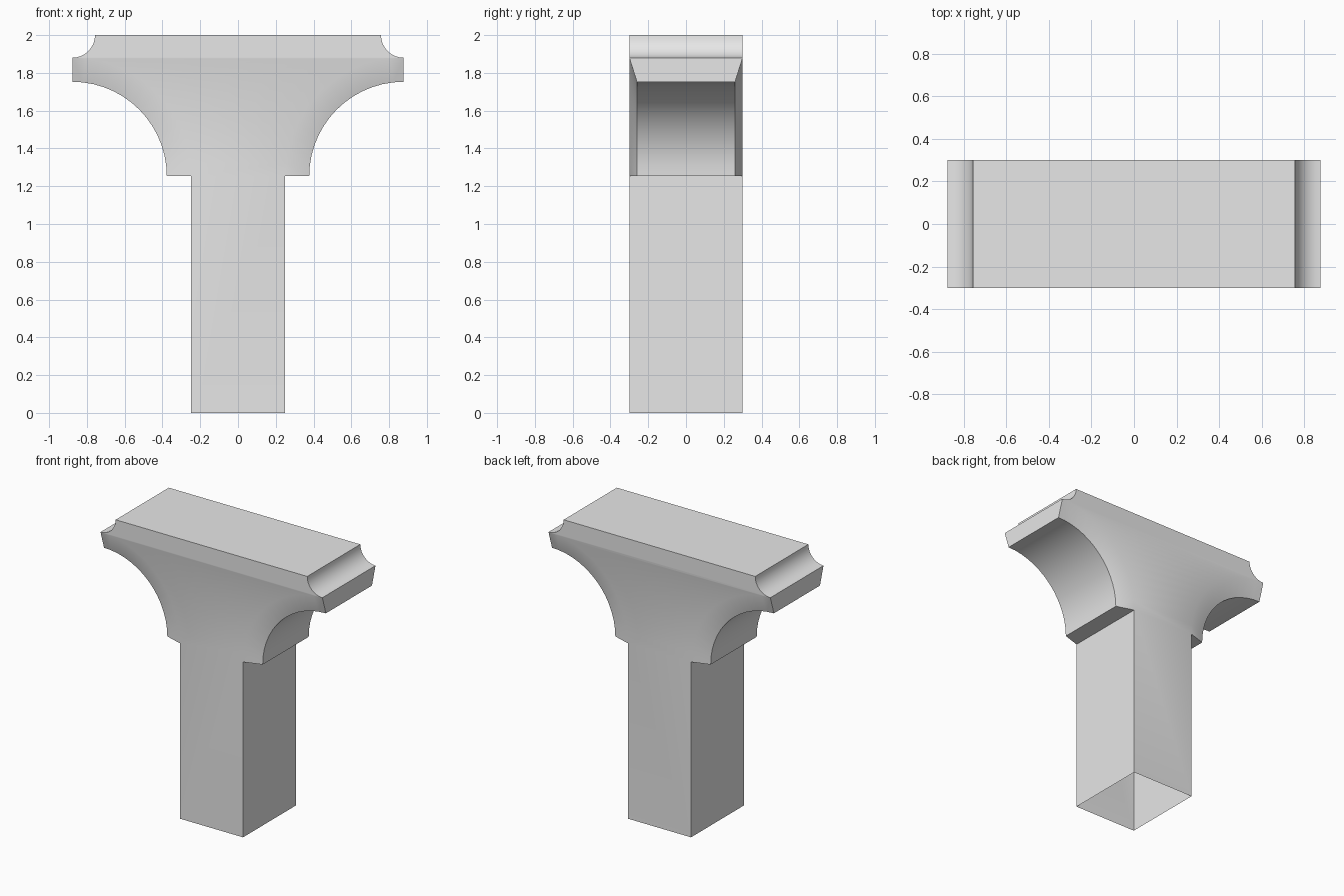
import bpy, bmesh
from math import cos, sin, pi

cube = bpy.data.objects.get("Cube")
if cube:
    bpy.data.objects.remove(cube, do_unlink=True)

# Main dimensions
END_X, SPRING_Z, TOP_Z = 0.877, 1.253, 2.0
HALF_DEPTH, SOFFIT_DEPTH = 0.30, 0.26
OUTER_R, SOFFIT_R, COVE_R = 0.627, 0.5, 0.12
ARCH_STEPS, COVE_STEPS = 14, 8


def arc(cx, cz, radius, start, end, steps):
    angles = [start + (end - start) * i / steps for i in range(steps + 1)]
    return [(cx + radius * cos(a), cz + radius * sin(a)) for a in angles]


# Half profiles, from the top edge down to the column
cove = arc(END_X, TOP_Z, COVE_R, pi, 1.5 * pi, COVE_STEPS)
outer = arc(END_X, SPRING_Z, OUTER_R, pi / 2, pi, ARCH_STEPS)
soffit = arc(END_X, SPRING_Z, SOFFIT_R, pi / 2, pi, ARCH_STEPS)
neck = outer[-1]
foot = (neck[0], 0)

bm = bmesh.new()


def face(points):
    bm.faces.new([bm.verts.new(p) for p in points])


def strip(a, b, depth_a, depth_b, side):
    """Panel running from front to back between two profile points."""
    face([(side * a[0], -depth_a, a[1]), (side * a[0], depth_a, a[1]),
          (side * b[0], depth_b, b[1]), (side * b[0], -depth_b, b[1])])


for side in (-1, 1):
    # Concave cove at the top corner
    for a, b in zip(cove, cove[1:]):
        strip(a, b, HALF_DEPTH, HALF_DEPTH, side)
    # End block, curved soffit, underside ledge and column side
    strip(outer[0], soffit[0], HALF_DEPTH, SOFFIT_DEPTH, side)
    for a, b in zip(soffit, soffit[1:]):
        strip(a, b, SOFFIT_DEPTH, SOFFIT_DEPTH, side)
    strip(soffit[-1], neck, SOFFIT_DEPTH, HALF_DEPTH, side)
    strip(neck, foot, HALF_DEPTH, HALF_DEPTH, side)
    # Chamfers along the arch, front and back
    for y in (-1, 1):
        for i in range(ARCH_STEPS):
            face([(side * x, y * d, z) for (x, z), d in (
                (outer[i], HALF_DEPTH), (outer[i + 1], HALF_DEPTH),
                (soffit[i + 1], SOFFIT_DEPTH), (soffit[i], SOFFIT_DEPTH))])

# Flat top
top = cove[0][0]
face([(sx * top, sy * HALF_DEPTH, TOP_Z)
      for sx, sy in ((-1, -1), (1, -1), (1, 1), (-1, 1))])

# Front and back: flared head and column, the column being open underneath
half = cove + outer[1:]
for y in (-HALF_DEPTH, HALF_DEPTH):
    face([(x, y, z) for x, z in half] + [(-x, y, z) for x, z in reversed(half)])
    face([(neck[0], y, neck[1]), (foot[0], y, 0),
          (-foot[0], y, 0), (-neck[0], y, neck[1])])

bmesh.ops.remove_doubles(bm, verts=bm.verts[:], dist=0.0005)
bmesh.ops.recalc_face_normals(bm, faces=bm.faces[:])
mesh = bpy.data.meshes.new("flared_pier")
bm.to_mesh(mesh)
bm.free()

# Plain grey finish
grey = bpy.data.materials.new("light grey")
grey.use_nodes = True
colour = (0.8, 0.8, 0.8, 1)
grey.diffuse_color = colour
grey.node_tree.nodes["Principled BSDF"].inputs["Base Color"].default_value = colour
mesh.materials.append(grey)

pier = bpy.data.objects.new("flared_pier", mesh)
bpy.context.collection.objects.link(pier)
bpy.ops.object.select_all(action="DESELECT")
pier.select_set(True)
bpy.context.view_layer.objects.active = pier
bpy.ops.object.shade_smooth_by_angle(angle=pi / 6)
